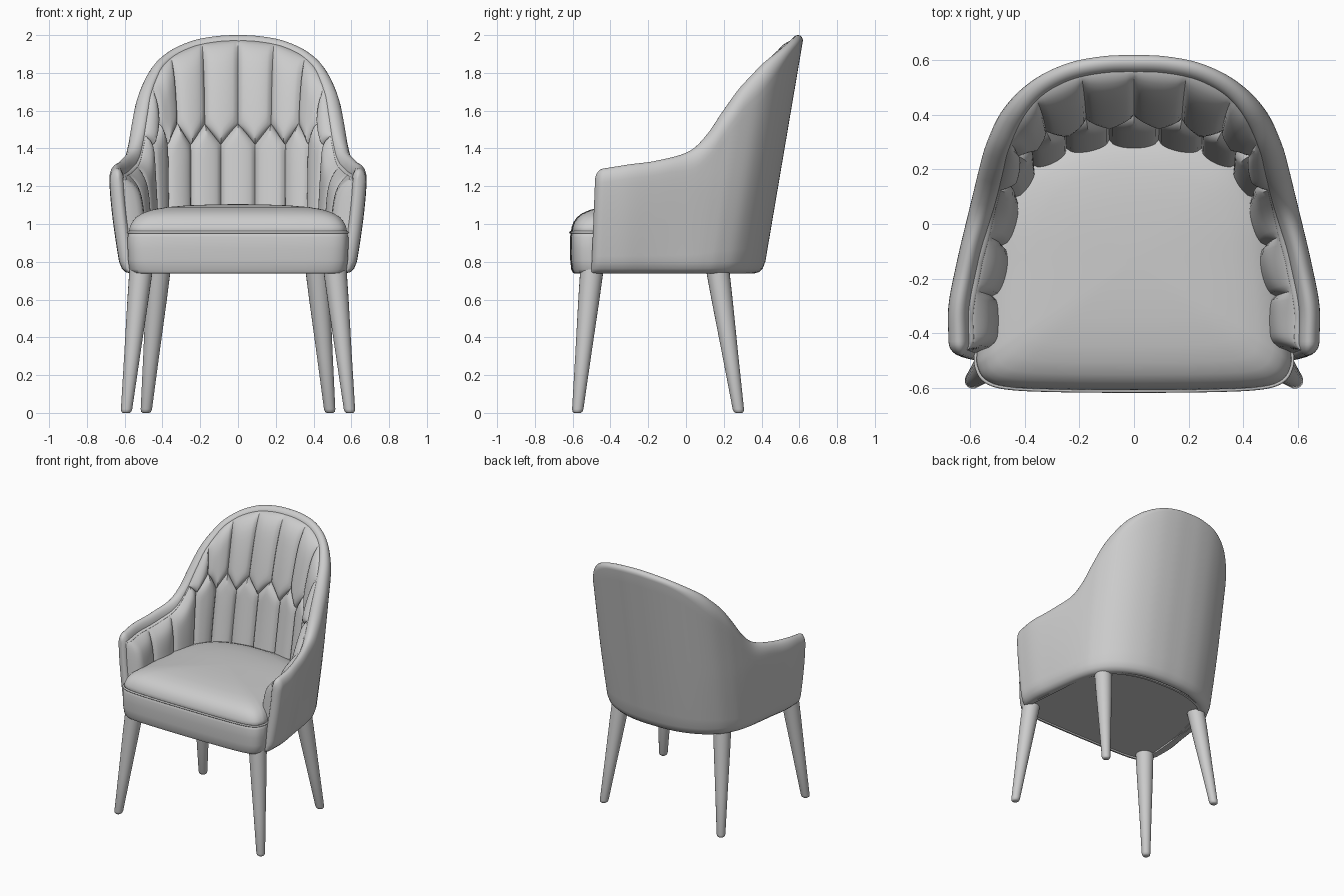
import bpy, bmesh, math
from mathutils import Vector

if "Cube" in bpy.data.objects:
    bpy.data.objects.remove(bpy.data.objects["Cube"])


def clamp(v, lo=0.0, hi=1.0):
    return max(lo, min(hi, v))


def smooth(v):
    v = clamp(v)
    return v * v * (3 - 2 * v)


def puff(v):
    """Quarter-circle rise from 0 to 1, gives rounded cushion edges."""
    return math.sqrt(1 - (1 - clamp(v)) ** 2)


def loft(name, rings, angle=40):
    """Skin closed rings of equal length and cap both ends."""
    bm = bmesh.new()
    rows = [[bm.verts.new(p) for p in r] for r in rings]
    n = len(rows[0])
    for a, b in zip(rows, rows[1:]):
        for i in range(n):
            j = (i + 1) % n
            bm.faces.new((a[i], a[j], b[j], b[i]))
    bm.faces.new(rows[0])
    bm.faces.new(rows[-1])
    bmesh.ops.recalc_face_normals(bm, faces=bm.faces)
    me = bpy.data.meshes.new(name)
    bm.to_mesh(me)
    bm.free()
    ob = bpy.data.objects.new(name, me)
    bpy.context.collection.objects.link(ob)
    bpy.ops.object.select_all(action='DESELECT')
    ob.select_set(True)
    bpy.context.view_layer.objects.active = ob
    bpy.ops.object.shade_smooth_by_angle(angle=math.radians(angle))
    return ob


def spline(pts, steps=16):
    """Catmull-Rom samples through pts."""
    pts = [Vector(p) for p in pts]
    pts = [2 * pts[0] - pts[1]] + pts + [2 * pts[-1] - pts[-2]]
    out = []
    for a, b, c, d in zip(pts, pts[1:], pts[2:], pts[3:]):
        for k in range(steps):
            t = k / steps
            out.append(0.5 * (2 * b + (c - a) * t + (2 * a - 5 * b + 4 * c - d) * t * t
                              + (3 * b - a - 3 * c + d) * t ** 3))
    return out + [pts[-2]]


# Shell plan at arm height, half from back centre to arm front: x, y, rim height
HALF = [(0, .505, 2.0), (.12, .501, 1.994), (.25, .478, 1.97), (.38, .425, 1.915),
        (.482, .345, 1.835), (.54, .25, 1.725), (.568, .175, 1.60), (.588, .11, 1.48),
        (.612, .02, 1.385), (.652, -.15, 1.335), (.68, -.30, 1.315), (.68, -.43, 1.295)]
PATH = spline([(-x, y, h) for x, y, h in HALF[:0:-1]] + HALF)
LEN = [0.0]
for p, q in zip(PATH, PATH[1:]):
    LEN.append(LEN[-1] + (q - p).xy.length)


def at(s):
    """Path point for s in -1..1 by plan length."""
    d = clamp((s + 1) / 2) * LEN[-1]
    i = 0
    while i < len(LEN) - 2 and LEN[i + 1] < d:
        i += 1
    return PATH[i].lerp(PATH[i + 1], (d - LEN[i]) / (LEN[i + 1] - LEN[i]))


def frame(s):
    """Base point, tangent, inward normal, arm weight and back-corner weight at s."""
    p = at(s)
    t = (at(min(1, s + .03)) - at(max(-1, s - .03))).xy.normalized()
    corner = smooth((.49 - p.y) / .17) * smooth((p.y + .1) / .3)
    return p, t, Vector((t.y, -t.x)), smooth((.25 - p.y) / .3), corner


def place(f, depth, z, advance=0.0):
    p, t, n = f[:3]
    w = smooth((p.y + .3) / .7)
    lean = (.17 * w + .04 * (1 - w)) * (z - 1.3)
    pinch = .03 + .06 * smooth((.25 - p.y) / .5)
    taper = 1 - pinch * (max(0, 1.25 - z) / .5) ** 1.5
    q = Vector((p.x * taper, p.y + lean)) + n * depth + t * advance
    return (q.x, q.y, z)


def thickness(f):
    return .062 + .016 * f[3] + .028 * f[4]


# Outer shell: wraps round back and arms, with rounded rim and arm fronts
def shell_ring(s, a=0.0):
    f = frame(s)
    th = thickness(f)
    r_in = .035 + .04 * f[3]
    r_out = r_in + .09 * f[4]
    h = f[0].z - .06 * (1 - math.cos(a))
    top = h - r_out
    peak = th * (.5 + .12 * f[4])
    prof = [(.05, .738), (.025, .745), (.008, .765), (0, .80)]
    prof += [(0, .80 + (top - .80) * k / 14) for k in range(1, 14)]
    for k in range(13):
        b = math.pi * k / 12
        c, r = math.cos(b), math.sin(b)
        prof.append((peak - peak * c, top + r_out * r) if k <= 6
                    else (peak - (th - peak) * c, h - r_in + r_in * r))
    prof += [(th, h - r_in + (.745 - h + r_in) * k / 8) for k in range(1, 9)]
    adv = math.copysign(.05 * math.sin(a), s)
    mid = .6 * th
    return [place(f, mid + (d - mid) * math.cos(a), z, adv) for d, z in prof]


caps = [math.radians(86) * k / 6 for k in range(6, 0, -1)]
rings = [shell_ring(-1, a) for a in caps]
rings += [shell_ring(-1 + 2 * k / 110) for k in range(111)]
rings += [shell_ring(1, a) for a in reversed(caps)]
loft("shell", rings, 50)

# Tufted lining: lower channels meet upper channels along a zigzag seam
PADS, COLS, ROWS = 13, 14, 16


def lining_ring(c):
    f = frame(c)
    h, arm, corner = f[0].z, f[3], f[4]
    zt = h - .028 - .025 * arm
    tl = abs((c * PADS / 2 + .5) % 1 - .5) * 2
    seam = min(1.475 + .055 * (1 - 2 * tl), zt - .01)
    end = puff((1 - abs(c)) / .035)
    rise = .6 - .42 * arm
    adv = math.copysign(.03 * smooth((abs(c) - .85) / .15), c)

    def pt(z, t, edge):
        body = (.095 - .032 * arm - .045 * corner) * puff((zt - z) / rise)
        bulge = .036 * math.sqrt(max(0, 1 - t * t)) * edge * puff((zt - z) / .12)
        return place(f, thickness(f) - .006 + (body + bulge) * end, z, adv)

    ring = [place(f, .04, .9, adv)]
    for k in range(ROWS + 1):
        z = .9 + (seam - .9) * math.sin(math.pi / 2 * k / ROWS)
        ring.append(pt(z, tl, puff((seam - z) / .07)))
    for k in range(1, ROWS + 1):
        z = seam + (zt - seam) * (.5 - .5 * math.cos(math.pi * k / ROWS))
        ring.append(pt(z, 1 - tl, puff((z - seam) / .07)))
    ring.append(place(f, thickness(f) - .02, zt, adv))
    return ring


N = PADS * COLS
loft("tufted_lining", [lining_ring(-1 + 2 * k / N) for k in range(N + 1)], 35)

# Seat: upright apron with a domed cushion on top
SEAT = [(0, -.615), (.25, -.613), (.45, -.605), (.54, -.583), (.578, -.535), (.582, -.46),
        (.56, -.2), (.53, .06), (.42, .25), (.22, .34), (0, .36)]
SEAT = [(x, y, 0) for x, y in SEAT]
outline = spline(SEAT + [(-x, y, z) for x, y, z in SEAT[-2:0:-1]] + [SEAT[0]], 6)[:-1]


def seat_ring(scale, z):
    return [(p.x * scale, -.13 + (p.y + .13) * scale, z) for p in outline]


loft("seat", [seat_ring(s, z) for s, z in (
    (.5, .748), (.93, .748), (.935, .738), (.965, .74), (.985, .76), (.996, .81), (1, .87),
    (1, .93), (.99, .95), (.98, .956), (.987, .965), (.98, .985), (.96, 1.01), (.925, 1.035),
    (.87, 1.056), (.78, 1.075), (.65, 1.089), (.45, 1.099), (.25, 1.103), (.05, 1.105))], 50)

# Piping round the seat seam
cu = bpy.data.curves.new("seat_piping", 'CURVE')
cu.dimensions = '3D'
cu.bevel_depth = .007
cu.bevel_resolution = 2
sp = cu.splines.new('POLY')
sp.points.add(len(outline) - 1)
for pt, co in zip(sp.points, seat_ring(.993, .956)):
    pt.co = (*co, 1)
sp.use_cyclic_u = True
bpy.context.collection.objects.link(bpy.data.objects.new("seat_piping", cu))

# Splayed, tapered round legs
LEG = [(0, .018), (.006, .026), (.02, .030), (.3, .042), (.6, .056), (.76, .062)]


def leg(name, foot, top):
    rings = []
    for z, r in LEG:
        c = Vector(foot).lerp(Vector(top), z / .74)
        rings.append([(c.x + r * math.cos(a), c.y + r * math.sin(a), z)
                      for a in (math.tau * k / 24 for k in range(24))])
    loft(name, rings, 50)


for side, sx in (("left", 1), ("right", -1)):
    leg("front_leg_" + side, (.592 * sx, -.575), (.515 * sx, -.50))
    leg("back_leg_" + side, (.487 * sx, .28), (.42 * sx, .17))
